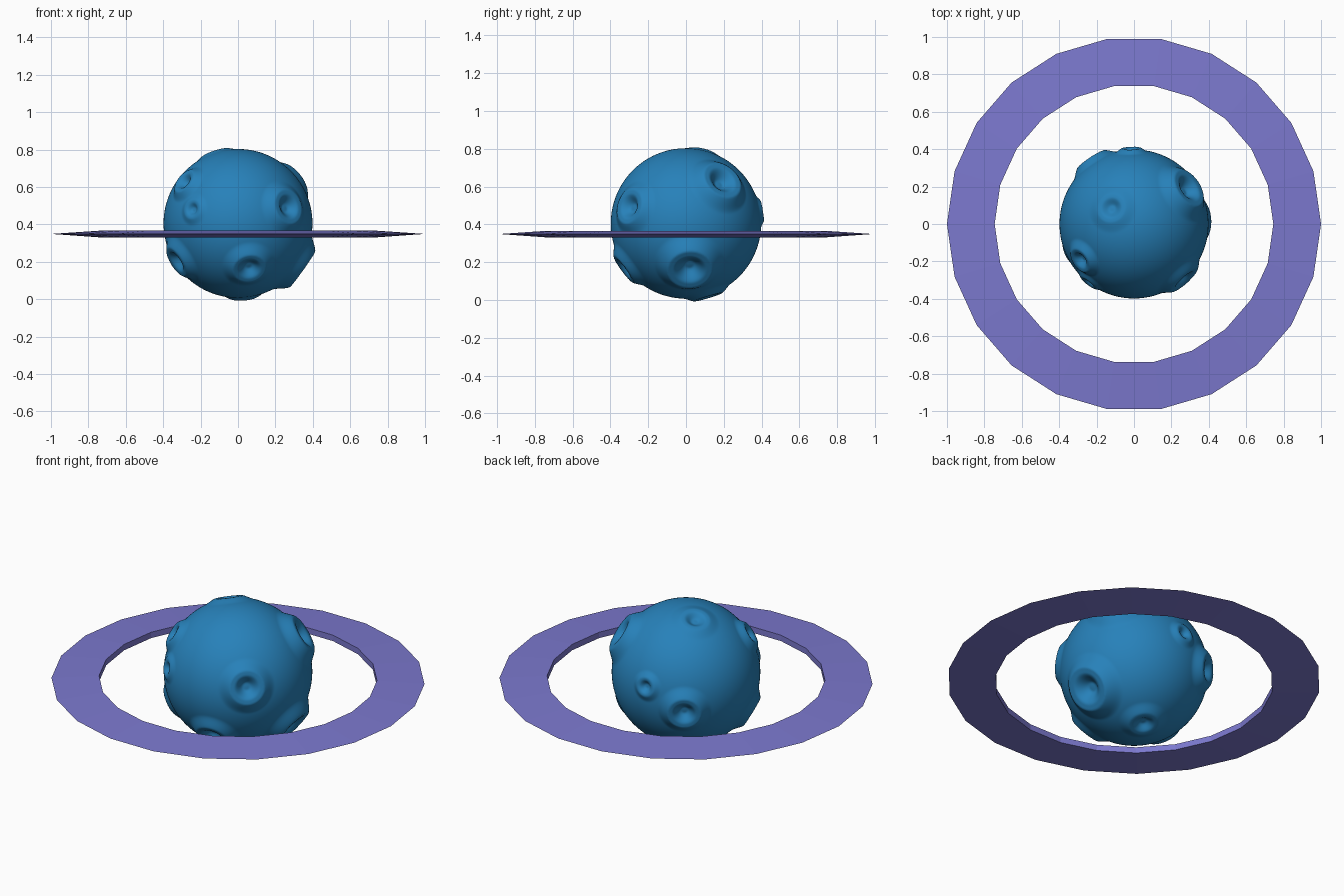
import bpy, bmesh
from math import pi, cos, sin
from mathutils import Vector

if "Cube" in bpy.data.objects:
    bpy.data.objects.remove(bpy.data.objects["Cube"])


def material(name, color):
    m = bpy.data.materials.new(name)
    m.diffuse_color = color
    m.use_nodes = True
    m.node_tree.nodes["Principled BSDF"].inputs["Base Color"].default_value = m.diffuse_color
    return m


def add_object(name, bm, mat):
    mesh = bpy.data.meshes.new(name)
    bm.to_mesh(mesh)
    bm.free()
    mesh.materials.append(mat)
    ob = bpy.data.objects.new(name, mesh)
    bpy.context.collection.objects.link(ob)
    return ob


R = 0.398
CENTER = Vector((0, 0, 0.405))

# craters: direction from the planet centre, rim radius, rim height
CRATERS = [
    ((0.27, -0.30, 0.09), 0.088, 0.026),
    ((0.06, -0.32, -0.235), 0.083, 0.026),
    ((-0.32, -0.14, -0.20), 0.082, 0.026),
    ((-0.28, -0.19, 0.22), 0.065, 0.024),
    ((-0.24, -0.31, 0.075), 0.05, 0.012),
    ((0.29, 0.19, 0.225), 0.10, 0.036),
    ((0.33, 0.02, -0.235), 0.108, 0.042),
    ((-0.12, 0.085, 0.37), 0.076, 0.012),
    ((-0.015, 0.39, 0.065), 0.05, 0.016),
    ((-0.22, 0.33, -0.055), 0.083, 0.03),
    ((0.03, 0.115, -0.38), 0.076, 0.018),
]


def smooth(t):
    t = max(0.0, min(1.0, t))
    return t * t * (3 - 2 * t)


def crater_height(t, r, rim):
    """Radial offset at t rim radii: bowl, flat lip, soft apron."""
    floor = -0.22 * r
    if t < 0.80:
        return floor + (rim * 0.85 - floor) * smooth((t - 0.2) / 0.6)
    if t < 1.0:
        return rim * (0.85 + 0.15 * (t - 0.8) / 0.2)
    return rim * (1 - smooth((t - 0.75) / 1.05)) / (1 - smooth(0.25 / 1.05))


# planet: fine sphere pushed in and out by the craters
bm = bmesh.new()
bmesh.ops.create_icosphere(bm, subdivisions=7, radius=1.0)
craters = [(Vector(d).normalized(), r, h) for d, r, h in CRATERS]
for v in bm.verts:
    n = v.co.normalized()
    offset = 0.0
    for d, r, rim in craters:
        t = (n - d).length * R / r
        if t < 1.8:
            offset += crater_height(t, r, rim)
    v.co = CENTER + n * (R + offset)
planet = add_object("planet", bm, material("planet_blue", (0.02, 0.22, 0.49, 1)))
planet.data.shade_smooth()

# ring: wedge cross-section swept round 22 flat sides
SIDES = 22
PROFILE = [(1.0, 0.349), (0.745, 0.366), (0.745, 0.331)]
bm = bmesh.new()
loops = []
for i in range(SIDES):
    a = 2 * pi * i / SIDES
    loops.append([bm.verts.new((r * cos(a), r * sin(a), z)) for r, z in PROFILE])
for i in range(SIDES):
    p, q = loops[i], loops[(i + 1) % SIDES]
    for j in range(3):
        k = (j + 1) % 3
        bm.faces.new((p[j], q[j], q[k], p[k]))
bmesh.ops.recalc_face_normals(bm, faces=bm.faces)
add_object("ring", bm, material("ring_violet", (0.2, 0.19, 0.62, 1)))
